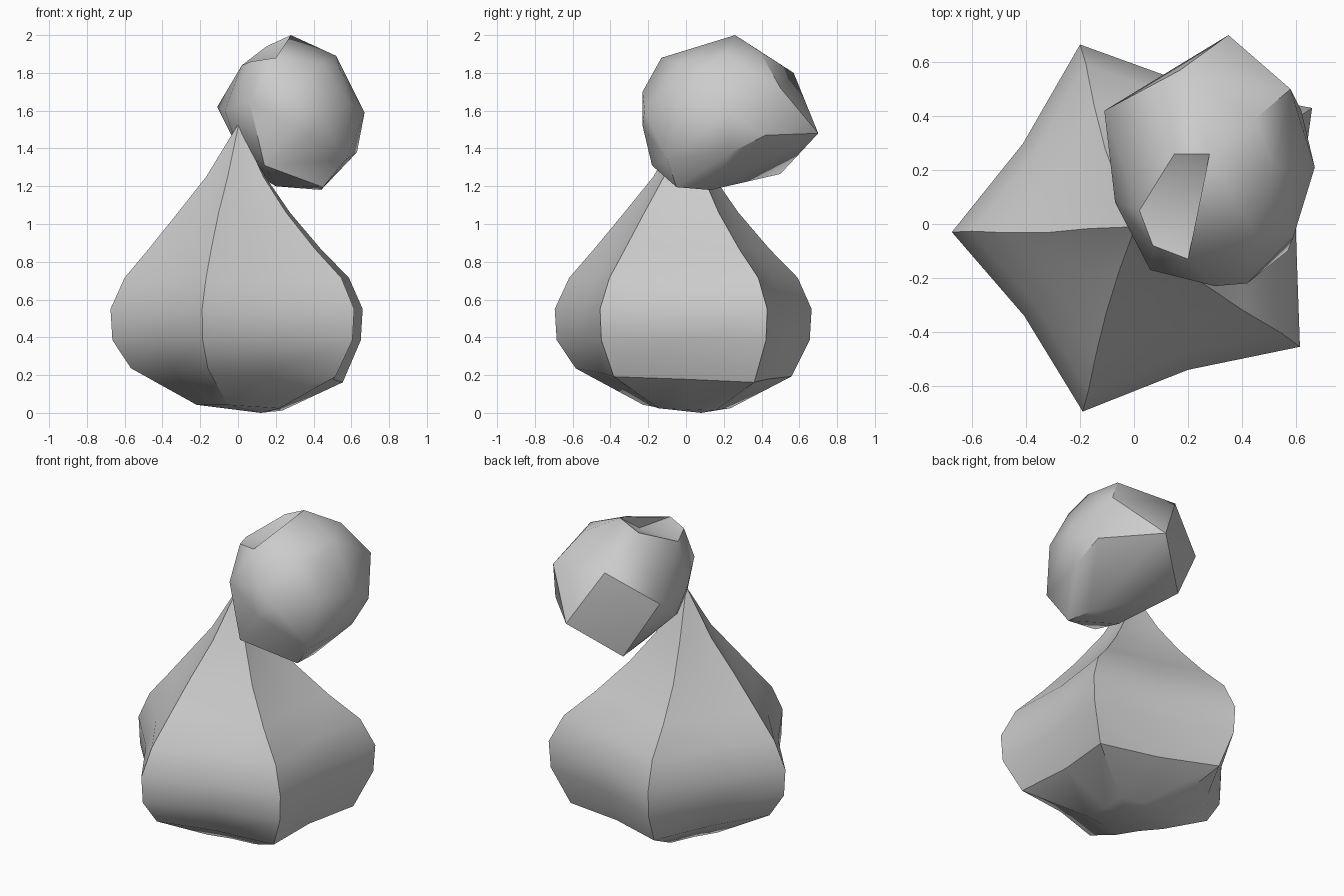
import bpy, bmesh, math
from mathutils import Vector

if "Cube" in bpy.data.objects:
    bpy.data.objects.remove(bpy.data.objects["Cube"])


def finish(bm, name, angle):
    bmesh.ops.recalc_face_normals(bm, faces=bm.faces)
    mesh = bpy.data.meshes.new(name)
    bm.to_mesh(mesh)
    bm.free()
    ob = bpy.data.objects.new(name, mesh)
    bpy.context.collection.objects.link(ob)
    bpy.ops.object.select_all(action='DESELECT')
    ob.select_set(True)
    bpy.context.view_layer.objects.active = ob
    bpy.ops.object.shade_smooth_by_angle(angle=math.radians(angle))
    return ob


# Body: five-cornered pear, slightly pinched between corners, rising to a point
corners = [Vector(p) for p in ((-0.675, -0.03), (-0.19, -0.695), (0.615, -0.455),
                               (0.66, 0.43), (-0.2, 0.665))]
outline = []
for i, c in enumerate(corners):
    outline += [c, (c + corners[(i + 1) % 5]) * 0.5 * 0.94]

# scale, height, sideways shift of each ring
profile = [(0.34, 0.03, 0.01), (0.84, 0.205, 0), (0.985, 0.385, 0), (1.0, 0.55, 0),
           (0.89, 0.715, 0), (0.68, 0.87, -0.012), (0.445, 1.06, -0.018), (0.235, 1.25, -0.01)]
bm = bmesh.new()
rings = []
for scale, z, shift in profile:
    tilt = 0.045 if z < 0.3 else 0.0
    rings.append([bm.verts.new((p.x * scale + shift, p.y * scale + shift,
                                z - tilt * (p.x + 0.7 * p.y) * min(1, scale * 1.2)))
                  for p in outline])
n = len(outline)
for lo, hi in zip(rings, rings[1:]):
    for i in range(n):
        j = (i + 1) % n
        bm.faces.new((lo[i], lo[j], hi[j], hi[i]))
tip = bm.verts.new((0.005, -0.01, 1.535))
base = bm.verts.new((0.12, 0.08, 0.0))
for i in range(n):
    j = (i + 1) % n
    bm.faces.new((rings[-1][i], rings[-1][j], tip))
    bm.faces.new((rings[0][j], rings[0][i], base))
finish(bm, "pear_body", 35)

# Head: faceted boulder with a shallow dent on top
rim = [(0.02, 0.05, 1.84), (0.07, -0.08, 1.86), (0.2, -0.13, 1.88),
       (0.52, 0.21, 1.89), (0.28, 0.26, 2.0), (0.15, 0.26, 1.94)]
rest = [(0.17, 0.57, 1.8), (-0.11, 0.42, 1.62), (0.58, 0.5, 1.72), (0.35, 0.7, 1.48),
        (0.09, 0.5, 1.265), (0.3, -0.23, 1.7), (0.3, -0.23, 1.52), (0.42, -0.22, 1.6),
        (0.06, -0.17, 1.65), (0.59, -0.05, 1.64), (0.39, -0.2, 1.47), (0.57, -0.1, 1.34),
        (0.14, -0.18, 1.31), (0.45, -0.05, 1.195), (0.44, 0.13, 1.18), (0.2, 0.1, 1.2),
        (0.63, 0.24, 1.38), (0.67, 0.21, 1.59), (-0.07, 0.08, 1.6), (0.0, 0.1, 1.4),
        (0.45, 0.39, 1.915), (0.62, 0.42, 1.47), (0.24, 0.29, 1.24),
        (0.45, -0.04, 1.85), (0.54, 0.06, 1.82)]
bm = bmesh.new()
rim_verts = [bm.verts.new(p) for p in rim]
for p in rest:
    bm.verts.new(p)
bmesh.ops.convex_hull(bm, input=list(bm.verts))
caps = [f for f in bm.faces if all(v in rim_verts for v in f.verts)]
bmesh.ops.delete(bm, geom=caps, context='FACES')
open_edges = [e for e in bm.edges if e.is_boundary]
dent = bm.verts.new((0.27, 0.08, 1.87))
for e in open_edges:
    bm.faces.new((e.verts[0], e.verts[1], dent))
bmesh.ops.delete(bm, geom=[v for v in bm.verts if not v.link_faces], context='VERTS')
finish(bm, "boulder_head", 42)
